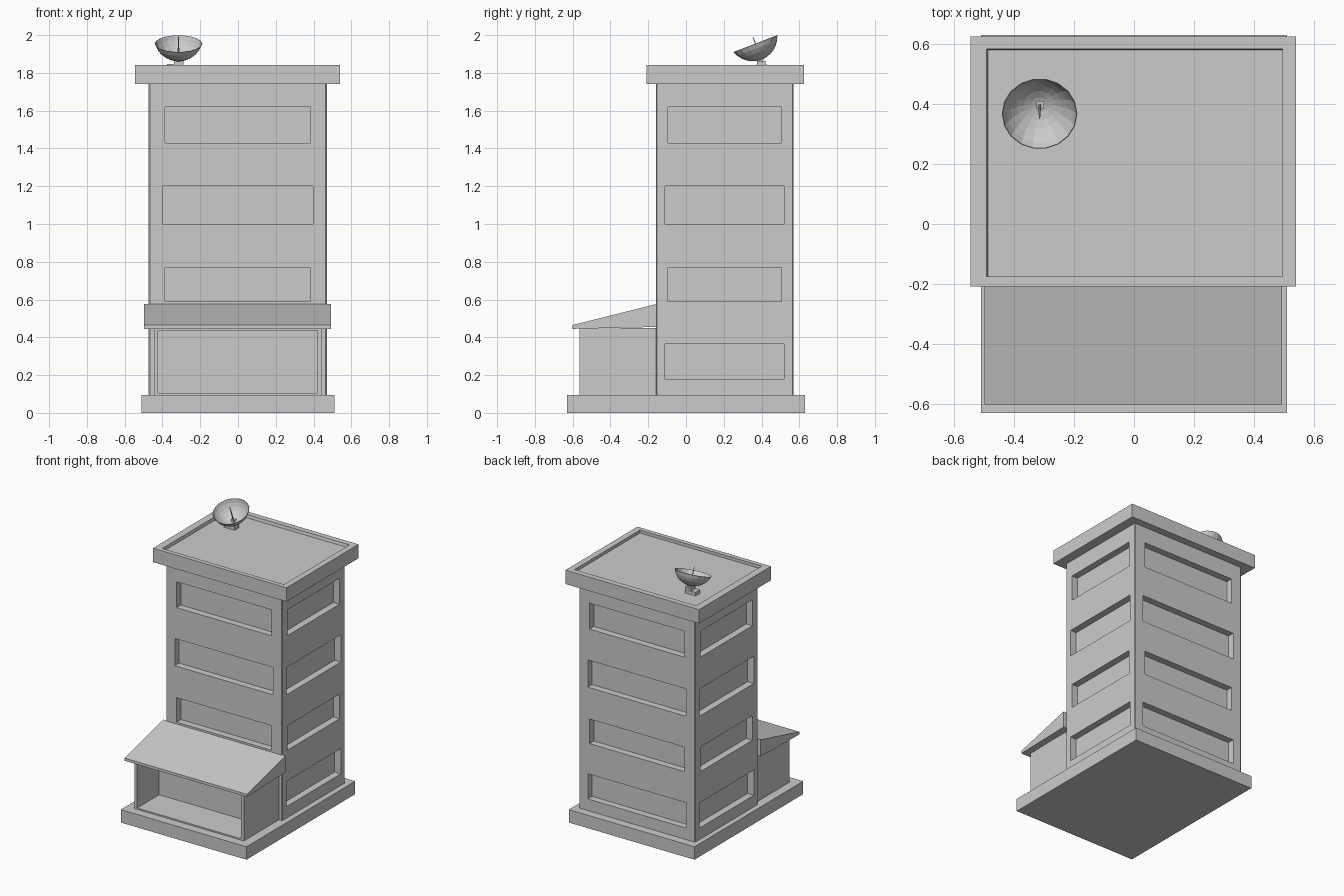
import bpy, bmesh, math
from mathutils import Matrix, Vector

if "Cube" in bpy.data.objects:
    bpy.data.objects.remove(bpy.data.objects["Cube"])


def make_object(name, bm):
    bmesh.ops.recalc_face_normals(bm, faces=bm.faces)
    mesh = bpy.data.meshes.new(name)
    bm.to_mesh(mesh)
    bm.free()
    obj = bpy.data.objects.new(name, mesh)
    bpy.context.collection.objects.link(obj)
    return obj


def add_box(bm, x, y, z):
    size = (x[1] - x[0], y[1] - y[0], z[1] - z[0])
    centre = (sum(x) / 2, sum(y) / 2, sum(z) / 2)
    m = Matrix.Translation(centre) @ Matrix.Diagonal((*size, 1))
    return bmesh.ops.create_cube(bm, size=1, matrix=m)["verts"]


def box(name, x, y, z):
    bm = bmesh.new()
    add_box(bm, x, y, z)
    return make_object(name, bm)


def cut(obj, cutter):
    cutter.hide_render = True
    mod = obj.modifiers.new("cut", "BOOLEAN")
    mod.operation = "DIFFERENCE"
    mod.solver = "EXACT"
    mod.object = cutter
    bpy.context.view_layer.objects.active = obj
    bpy.ops.object.modifier_apply(modifier=mod.name)
    bpy.data.objects.remove(cutter)


# Base slab
box("base_slab", (-0.51, 0.51), (-0.63, 0.63), (0, 0.095))

# Tower with slightly chamfered vertical corners
X0, X1, Y0, Y1 = -0.473, 0.47, -0.16, 0.57
bm = bmesh.new()
add_box(bm, (X0, X1), (Y0, Y1), (0.09, 1.745))
corners = [e for e in bm.edges if abs(e.verts[0].co.z - e.verts[1].co.z) > 1]
bmesh.ops.bevel(bm, geom=corners, offset=0.006, segments=1, affect="EDGES")
tower = make_object("tower", bm)

# Recessed window bands on all four sides (bottom front is behind the porch)
D = 0.05
bm = bmesh.new()
for z0, z1, grow in ((0.18, 0.365, 0.015), (0.59, 0.77, 0),
                     (1.0, 1.2, 0.015), (1.43, 1.62, 0)):
    wx = (-0.386 - grow, 0.383 + grow)
    wy = (-0.095 - grow, 0.505 + grow)
    add_box(bm, (X1 - D, X1 + D), wy, (z0, z1))
    add_box(bm, (X0 - D, X0 + D), wy, (z0, z1))
    add_box(bm, wx, (Y1 - D, Y1 + D), (z0, z1))
    if z0 > 0.5:
        add_box(bm, wx, (Y0 - D, Y0 + D), (z0, z1))
cut(tower, make_object("window_cutter", bm))

# Roof cap with a shallow recess whose left and back walls slope
cap = box("roof_cap", (-0.545, 0.54), (-0.208, 0.625), (1.74, 1.842))
bm = bmesh.new()
for v in add_box(bm, (-0.5, 0.496), (-0.175, 0.592), (1.82, 1.88)):
    if v.co.z < 1.83:
        v.co.x = max(v.co.x, -0.487)
        v.co.y = min(v.co.y, 0.58)
    else:
        v.co.x = max(v.co.x, -0.5)
cut(cap, make_object("recess_cutter", bm))

# Porch with an open front
porch = box("porch", (-0.445, 0.443), (-0.565, -0.15), (0.09, 0.45))
cut(porch, box("porch_cutter", (-0.423, 0.42), (-0.7, -0.31), (0.105, 0.435)))

# Sloping canopy: side profile extruded along x
bm = bmesh.new()
profile = [(-0.602, 0.445), (-0.155, 0.455), (-0.155, 0.577), (-0.602, 0.465)]
face = bm.faces.new([bm.verts.new((-0.498, y, z)) for y, z in profile])
side = bmesh.ops.extrude_face_region(bm, geom=[face])["geom"]
for v in side:
    if isinstance(v, bmesh.types.BMVert):
        v.co.x = 0.493
make_object("canopy", bm)

# Dish mount: plate, block and post
box("dish_plate", (-0.375, -0.288), (0.372, 0.425), (1.815, 1.846))
box("dish_post", (-0.338, -0.288), (0.375, 0.422), (1.84, 1.864))
box("dish_neck", (-0.325, -0.301), (0.385, 0.41), (1.86, 1.885))

# Dish bowl: spherical cap spun round its axis, tilted toward the front
R_RIM, DEPTH, SIDES, RINGS = 0.126, 0.09, 18, 6
R = (R_RIM ** 2 + DEPTH ** 2) / (2 * DEPTH)
span = math.asin(R_RIM / R)
tilt = Matrix.Translation((-0.315, 0.368, 1.954)) @ Matrix.Rotation(math.radians(21), 4, "X")
bm = bmesh.new()
arc = [bm.verts.new((R * math.sin(span * i / RINGS), 0,
                     R - DEPTH - R * math.cos(span * i / RINGS)))
       for i in range(RINGS + 1)]
edges = [bm.edges.new(p) for p in zip(arc, arc[1:])]
bmesh.ops.spin(bm, geom=arc + edges, cent=(0, 0, 0), axis=(0, 0, 1),
               angle=math.tau, steps=SIDES)
bmesh.ops.remove_doubles(bm, verts=bm.verts, dist=0.0005)
dish = make_object("dish_bowl", bm)
dish.matrix_world = tilt
shell = dish.modifiers.new("shell", "SOLIDIFY")
shell.thickness = 0.003

# Dish feed: thin tapered rod along the dish axis
bm = bmesh.new()
bmesh.ops.create_cone(bm, cap_ends=True, segments=8, radius1=0.006, radius2=0.002,
                      depth=0.13, matrix=Matrix.Translation((0, 0, -0.025)))
make_object("dish_feed", bm).matrix_world = tilt
